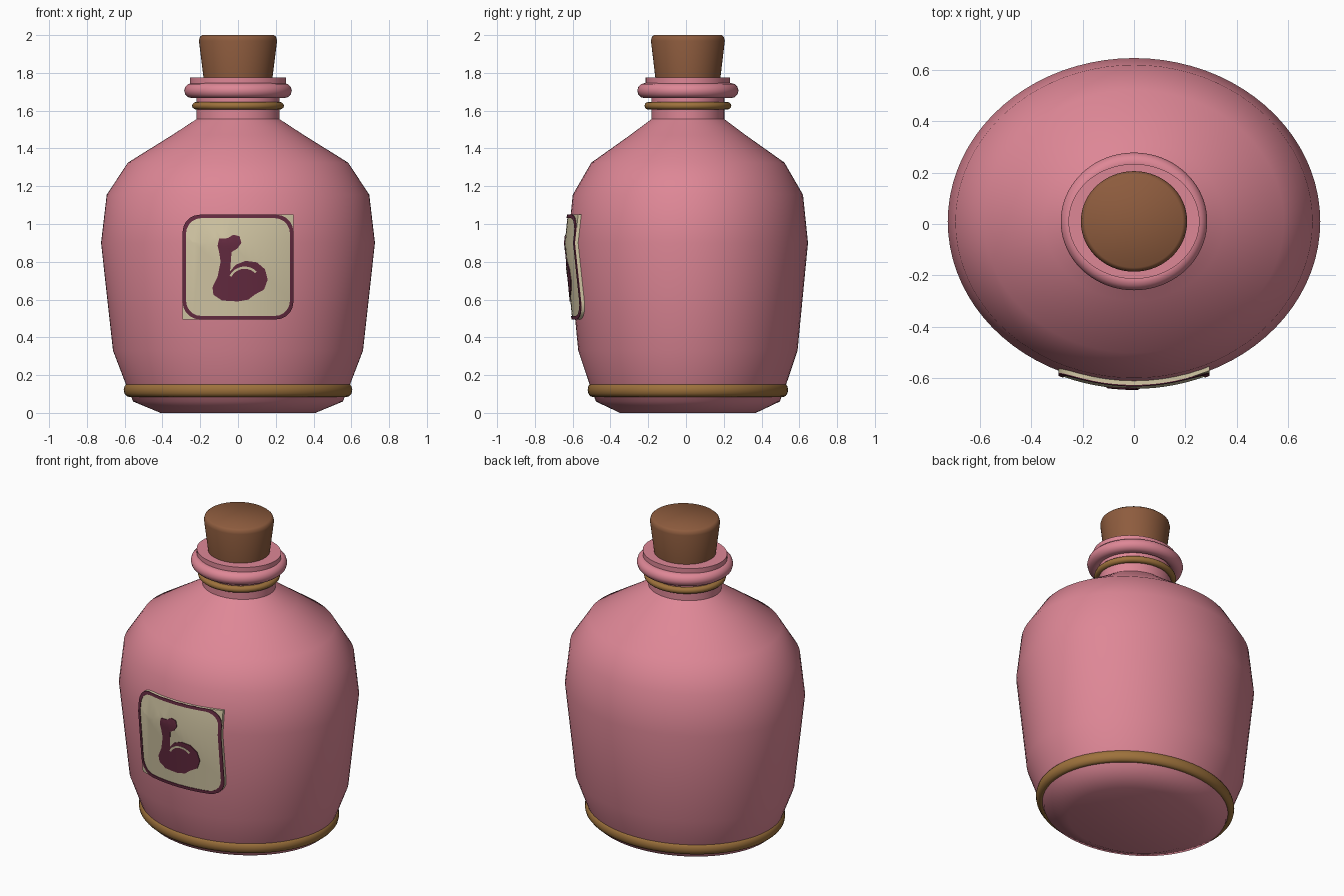
import bpy, bmesh
from math import sin, cos, pi, sqrt

cube = bpy.data.objects.get("Cube")
if cube:
    bpy.data.objects.remove(cube, do_unlink=True)

CY = 0.01        # depth centre of the bottle
OVAL = 0.877     # depth / width of the oval section


def material(name, rgb):
    m = bpy.data.materials.new(name)
    m.use_nodes = True
    m.diffuse_color = (*rgb, 1)
    m.node_tree.nodes["Principled BSDF"].inputs["Base Color"].default_value = (*rgb, 1)
    return m


PINK = material("pink glass", (0.73, 0.242, 0.305))
CORK = material("cork brown", (0.27, 0.107, 0.048))
GOLD = material("dull gold", (0.34, 0.168, 0.045))
CREAM = material("cream paper", (0.66, 0.58, 0.38))
PLUM = material("dark plum", (0.13, 0.024, 0.052))


def finish(name, bm, mat, angle=50):
    bmesh.ops.recalc_face_normals(bm, faces=bm.faces)
    me = bpy.data.meshes.new(name)
    bm.to_mesh(me)
    bm.free()
    me.materials.append(mat)
    ob = bpy.data.objects.new(name, me)
    bpy.context.collection.objects.link(ob)
    bpy.ops.object.select_all(action='DESELECT')
    ob.select_set(True)
    bpy.context.view_layer.objects.active = ob
    bpy.ops.object.shade_smooth_by_angle(angle=angle * pi / 180)
    return ob


def lathe(name, profile, mat, oval=OVAL, closed=False, seg=80):
    """Spin a (radius, height) profile into an oval solid or ring."""
    bm = bmesh.new()
    rings = [[bm.verts.new((r * cos(2 * pi * i / seg), CY + oval * r * sin(2 * pi * i / seg), z))
              for i in range(seg)] for r, z in profile]
    pairs = list(zip(rings, rings[1:]))
    if closed:
        pairs.append((rings[-1], rings[0]))
    else:
        bm.faces.new(rings[0])
        bm.faces.new(rings[-1])
    for a, b in pairs:
        for i in range(seg):
            j = (i + 1) % seg
            bm.faces.new((a[i], a[j], b[j], b[i]))
    return finish(name, bm, mat)


def ring(name, r, z, width, height, mat, oval):
    profile = [(r + width * cos(k * pi / 6), z + height * sin(k * pi / 6)) for k in range(12)]
    return lathe(name, profile, mat, oval, closed=True)


# Bottle, trims and stopper
BODY = [(0.41, 0), (0.555, 0.06), (0.595, 0.155), (0.662, 0.33), (0.725, 0.9),
        (0.695, 1.155), (0.583, 1.325), (0.35, 1.47), (0.22, 1.555)]
lathe("bottle_body", BODY + [(0.22, 1.745), (0.255, 1.745), (0.255, 1.775)], PINK)
ring("base_band", 0.575, 0.122, 0.03, 0.038, GOLD, OVAL)
ring("neck_band", 0.222, 1.626, 0.021, 0.02, GOLD, 0.945)
ring("neck_lip", 0.243, 1.706, 0.042, 0.04, PINK, 0.94)
lathe("cork_stopper", [(0.178, 1.74), (0.207, 1.97), (0.202, 1.99), (0.19, 2.0)], CORK, 0.945)


def front_y(x, z):
    """Depth of the bottle's front surface."""
    for (r0, z0), (r1, z1) in zip(BODY, BODY[1:]):
        if z0 <= z <= z1:
            r = r0 + (r1 - r0) * (z - z0) / (z1 - z0)
            return CY - OVAL * sqrt(r * r - x * x)


def plate(name, polygons, offset, thick, mat):
    """Wrap flat (x, z) polygons onto the bottle front as a thin plate."""
    bm = bmesh.new()
    for poly in polygons:
        bm.faces.new([bm.verts.new((x, 0, z)) for x, z in poly])
    bmesh.ops.remove_doubles(bm, verts=bm.verts, dist=1e-5)
    bmesh.ops.triangulate(bm, faces=bm.faces)
    cuts = [((k * 0.04, 0, 0), (1, 0, 0)) for k in range(-7, 8)] + [((0, 0, 0.9), (0, 0, 1))]
    for co, no in cuts:
        bmesh.ops.bisect_plane(bm, geom=bm.verts[:] + bm.edges[:] + bm.faces[:],
                               plane_co=co, plane_no=no)
    for v in bm.verts:
        v.co.y = front_y(v.co.x, v.co.z) - offset
    out = bmesh.ops.extrude_face_region(bm, geom=bm.faces[:])
    for v in out["geom"]:
        if isinstance(v, bmesh.types.BMVert):
            v.co.y -= thick
    return finish(name, bm, mat, 30)


def outline(inset, square=()):
    """Rounded label outline; corners listed in square stay sharp."""
    hw, hh, rad = 0.293 - inset, 0.277 - inset, 0.09 - inset / 2
    pts = []
    for c, (sx, sz) in enumerate([(1, 1), (-1, 1), (-1, -1), (1, -1)]):
        if c in square:
            pts.append((sx * hw, 0.772 + sz * hh))
            continue
        for k in range(6):
            a = (c + k / 5) * pi / 2
            pts.append((sx * (hw - rad) + rad * cos(a), 0.772 + sz * (hh - rad) + rad * sin(a)))
    return pts


# Label paper with two square corners, and its border
plate("label_paper", [outline(0, square=(0, 2))], -0.005, 0.021, CREAM)
outer, inner = outline(0), outline(0.018)
n = len(outer)
plate("label_border", [(outer[i], outer[(i + 1) % n], inner[(i + 1) % n], inner[i])
                       for i in range(n)], 0.012, 0.008, PLUM)

# Flexed arm emblem and the highlight on its muscle
ARM = [(-.108, .885), (-.1, .922), (-.055, .925), (-.025, .943), (.008, .935), (.018, .9),
       (-.003, .87), (-.034, .852), (-.042, .75), (-.01, .785), (.04, .805), (.1, .797),
       (.143, .76), (.157, .705), (.138, .653), (.09, .627), (.055, .6), (0, .59),
       (-.085, .595), (-.13, .625), (-.135, .665), (-.108, .72), (-.092, .8), (-.1, .852)]
plate("arm_emblem", [ARM], 0.012, 0.008, PLUM)


def arc(r, k):
    a = pi * (0.85 - 0.6 * k / 8)
    return 0.035 + r * cos(a), 0.685 + r * sin(a)


plate("muscle_highlight", [(arc(.078, k), arc(.078, k + 1), arc(.09, k + 1), arc(.09, k))
                           for k in range(8)], 0.017, 0.005, CREAM)
